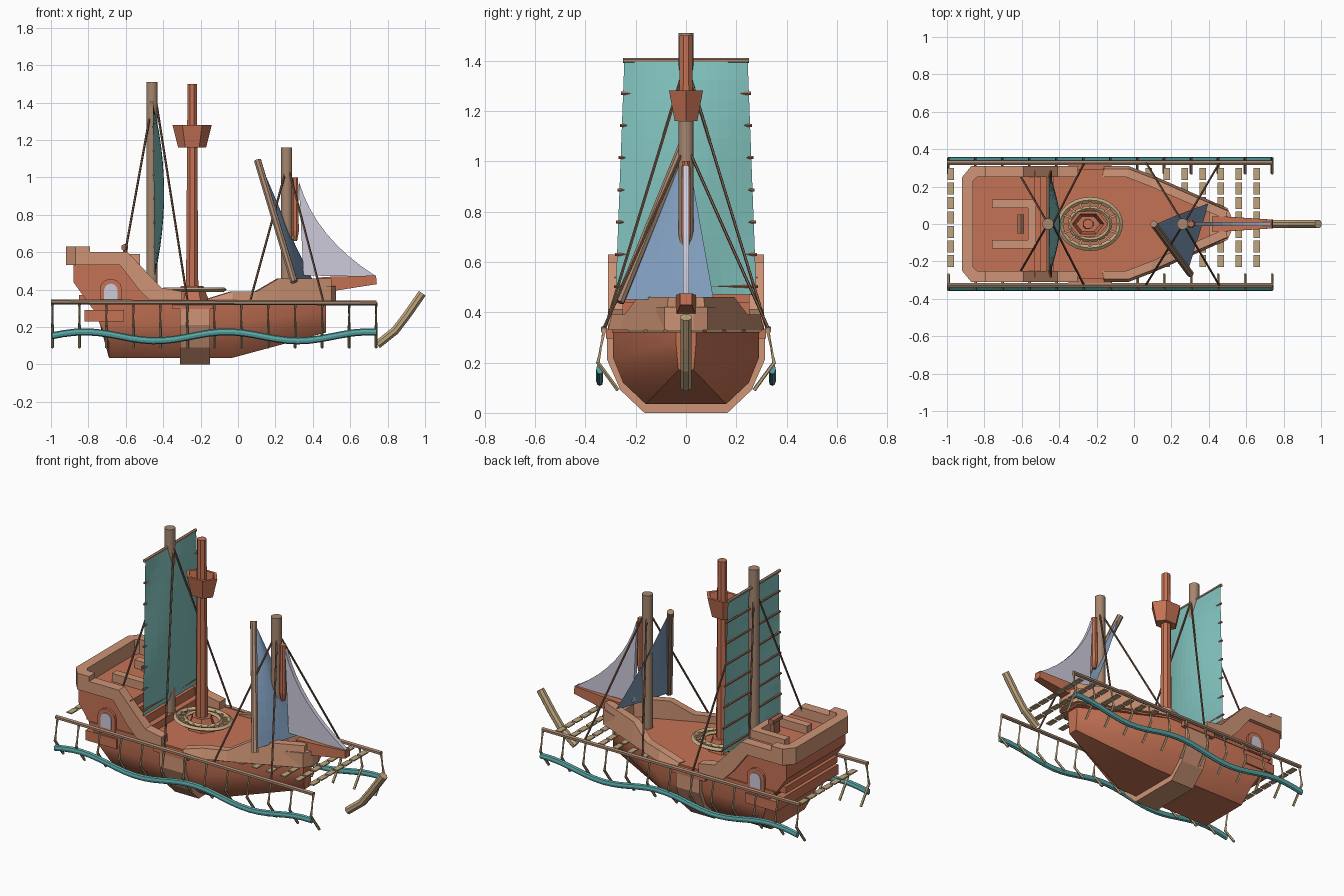
import bpy, bmesh, math
from mathutils import Vector

cube = bpy.data.objects.get("Cube")
if cube:
    bpy.data.objects.remove(cube)


def material(name, r, g, b):
    m = bpy.data.materials.new(name)
    m.use_nodes = True
    m.diffuse_color = (r, g, b, 1)
    m.node_tree.nodes["Principled BSDF"].inputs["Base Color"].default_value = (r, g, b, 1)
    return m


ORANGE = material("orange_wood", .56, .17, .09)
TAN = material("tan_trim", .62, .30, .18)
GREY = material("weathered_wood", .38, .24, .16)
BROWN = material("brown_spar", .38, .15, .09)
ROPE = material("dark_rope", .21, .11, .07)
STRAW = material("straw_wood", .52, .38, .21)
TEAL = material("teal_sail", .22, .54, .51)
WAVE = material("teal_float", .10, .38, .38)
BLUE = material("blue_sail", .21, .33, .50)
PALE = material("pale_cloth", .61, .60, .71)


def build(name, verts, faces, mat):
    bm = bmesh.new()
    vs = [bm.verts.new(v) for v in verts]
    for f in faces:
        bm.faces.new([vs[i] for i in f])
    bmesh.ops.remove_doubles(bm, verts=bm.verts, dist=1e-5)
    bmesh.ops.recalc_face_normals(bm, faces=bm.faces)
    me = bpy.data.meshes.new(name)
    bm.to_mesh(me)
    bm.free()
    me.materials.append(mat)
    ob = bpy.data.objects.new(name, me)
    bpy.context.collection.objects.link(ob)
    return ob


def loft(name, rings, mat, closed=False):
    n, k = len(rings[0]), len(rings)
    faces = []
    for i in range(k if closed else k - 1):
        j = (i + 1) % k
        faces += [(i*n + a, i*n + (a+1) % n, j*n + (a+1) % n, j*n + a) for a in range(n)]
    if not closed:
        faces += [tuple(range(n)), tuple(range((k-1)*n, k*n))]
    return build(name, [p for r in rings for p in r], faces, mat)


def prism(name, pts, axis, lo, hi, mat):
    def put(p, t):
        return {"x": (t, p[0], p[1]), "y": (p[0], t, p[1]), "z": (p[0], p[1], t)}[axis]
    return loft(name, [[put(p, t) for p in pts] for t in (lo, hi)], mat)


def box(name, x, y, z, mat):
    return prism(name, [(x[0], y[0]), (x[1], y[0]), (x[1], y[1]), (x[0], y[1])], "z", z[0], z[1], mat)


def tube(name, path, radii, n, mat):
    path = [Vector(p) for p in path]
    if not isinstance(radii, (list, tuple)):
        radii = [radii] * len(path)
    rings = []
    for i, p in enumerate(path):
        d = path[min(i+1, len(path)-1)] - path[max(i-1, 0)]
        q = d.to_track_quat("Z", "Y")
        rings.append([p + q @ Vector((radii[i]*math.cos(math.tau*(a+.5)/n),
                                      radii[i]*math.sin(math.tau*(a+.5)/n), 0)) for a in range(n)])
    return loft(name, rings, mat)


def sail(name, a, b, c, d, bulge, pull, mat, n=8):
    """Cloth between top edge a-b and bottom edge d-c; pull draws in edge b-c."""
    a, b, c, d, bulge, pull = map(Vector, (a, b, c, d, bulge, pull))
    verts = []
    for i in range(n + 1):
        v = i / n
        for j in range(n + 1):
            u = j / n
            w = 4*v*(1-v)
            verts.append(a.lerp(b, u).lerp(d.lerp(c, u), v)
                         + bulge*w*math.sin(math.pi*u) + pull*w*u)
    faces = []
    for i in range(n):
        for j in range(n):
            k = i*(n+1) + j
            f = (k, k+1, k+n+2, k+n+1)
            if i == 0 and a == b:
                f = (k, k+n+2, k+n+1)
            faces.append(f)
    return build(name, verts, faces, mat)


def mirror_y(pts):
    return pts + [(x, -y) for x, y in reversed(pts)]


# Hull: chined sections lofted from stern to bow
def section(xs, half):
    right = [(x, -y, z) for x, (y, z) in zip(xs, half)]
    left = [(x, y, z) for x, (y, z) in zip(xs, half)]
    return right[::-1] + left


mid = [(.16, .035), (.25, .12), (.29, .22), (.29, .335)]
bow = [(.03, .17), (.035, .22), (.04, .28), (.04, .335)]
hull = loft("hull", [section((-.69, -.69, -.74, -.79), mid), section([-.03]*4, mid),
                     section([.47]*4, bow)], ORANGE)
prism("main_deck", mirror_y([(-.8, .295), (-.03, .295), (.49, .07)]), "z", .32, .345, ORANGE)
prism("midship_rib", [(-.165, 0), (.165, 0), (.26, .09), (.313, .21), (.313, .31),
                      (-.313, .31), (-.313, .21), (-.26, .09)], "x", -.31, -.15, TAN)
box("rib_cap", (-.35, -.12), (-.318, .318), (.295, .335), ORANGE)

# Stern castle, stairs and transom ledges
prism("stern_castle", [(-.78, .3), (-.88, .44), (-.88, .54), (-.53, .54), (-.53, .3)],
      "y", -.285, .285, ORANGE)
for i in range(3):
    box("stern_step", (-.54, -.5 + .035*i), (-.26, .26), (.34, .49 - .05*i), ORANGE)
box("stern_ledge", (-.82, -.61), (-.3, .3), (.23, .29), ORANGE)
box("upper_stern_ledge", (-.85, -.74), (-.25, .25), (.33, .37), ORANGE)
prism("stern_rail", [(-.79, .31), (-.87, .31), (-.92, .25), (-.92, -.25), (-.87, -.31), (-.79, -.31),
                     (-.79, -.25), (-.84, -.25), (-.86, -.23), (-.86, .23), (-.84, .25), (-.79, .25)],
      "z", .53, .63, TAN)
arch = [(-.045, 0), (.045, 0)] + [(.045*math.cos(t*math.pi/6), .07 + .045*math.sin(t*math.pi/6))
                                  for t in range(7)]
for s in (-1, 1):
    # Sweeping stern bulwark and bow bulwark on each side
    prism("stern_bulwark", [(-.8, .53), (-.8, .6), (-.59, .6), (-.41, .41), (-.3, .39), (-.3, .33),
                            (-.46, .33), (-.53, .4), (-.63, .53)], "y", s*.25, s*.31, TAN)
    prism("stern_side_wall", [(-.6, .33), (-.6, .54), (-.43, .34)], "y", s*.26, s*.285, ORANGE)
    path = [(-.16, .31, .35), (-.03, .31, .39), (.1, .26, .39), (.22, .207, .46), (.5, .085, .46)]
    loft("bow_bulwark", [[(x, s*y, .33), (x, s*(y-.015), z), (x-.01, s*(y-.06), z), (x-.01, s*(y-.055), .33)]
                         for x, y, z in path], TAN)
    # Arched window
    prism("window_frame", [(-.68 + 1.3*x, .325 + 1.15*z) for x, z in arch], "y", s*.28, s*.3, ORANGE)
    prism("window_pane", [(-.68 + .8*x, .34 + .8*z) for x, z in arch], "y", s*.298, s*.304, PALE)
    box("cabin_rail", (-.76, -.54), (s*.085, s*.132), (.54, .59), TAN)
prism("bow_cap", mirror_y([(.4, .12), (.5, .085), (.525, .03)]), "z", .33, .42, TAN)
box("cabin_rail_end", (-.567, -.525), (-.132, .132), (.53, .59), TAN)
box("helm_post", (-.615, -.59), (-.03, .03), (.54, .62), BROWN)
tube("helm_wheel", [(-.605, -.05, .625), (-.605, .05, .625)], .02, 6, BROWN)
tube("bowsprit", [(.42, 0, .425), (.5, 0, .43), (.74, 0, .452)], [.055, .055, .033], 4, ORANGE)

# Masts
masts = [tube("aft_mast", [(-.46, 0, .34), (-.46, 0, 1.51)], .031, 12, GREY),
         tube("fore_mast", [(.26, 0, .34), (.26, 0, 1.16)], .031, 12, GREY)]
tube("main_mast", [(-.245, 0, .34), (-.245, 0, 1.5)], [.036, .027], 8, ORANGE)
tube("jib_spar", [(.305, 0, .66), (.305, 0, .71), (.305, 0, 1)], [.012, .022, .018], 8, ORANGE)
tube("fore_yard", [(.105, 0, 1.09), (.3, -.265, .44)], .02, 8, GREY)
tube("main_yard", [(-.46, -.25, 1.4), (-.46, .25, 1.4)], .01, 6, GREY)


def hexagon(rx, ry, z):
    return [(-.245 + rx*math.cos(i*math.pi/3), ry*math.sin(i*math.pi/3), z) for i in range(6)]


loft("crows_nest", [hexagon(.075, .052, 1.16), hexagon(.105, .078, 1.28),
                    hexagon(.085, .062, 1.28), hexagon(.065, .045, 1.19)], ORANGE)
loft("mast_base", [hexagon(.09, .08, .34), hexagon(.06, .055, .42)], ORANGE)

# Spoked deck ring around the main mast
for scale, w in ((1, .016), (.66, .013)):
    rings = []
    for i in range(28):
        t = math.tau*i/28
        rings.append([(-.235 + (.16*scale + dx)*math.cos(t), (.128*scale + dx)*math.sin(t), .4 + dz)
                      for dx, dz in ((w, 0), (0, .012), (-w, 0), (0, -.012))])
    loft("deck_ring", rings, STRAW, closed=True)
for i in range(16):
    c, s = math.cos(math.tau*i/16), math.sin(math.tau*i/16)
    tube("ring_spoke", [(-.235 + .1*c, .08*s, .4), (-.235 + .16*c, .128*s, .4)], .008, 4, STRAW)

# Sails
sail("main_sail", (-.455, -.245, 1.4), (-.455, .245, 1.4), (-.445, .28, .47), (-.445, -.28, .47),
     (.055, 0, 0), (0, 0, 0), TEAL, 12)
for i in range(7):
    z = 1.27 - .128*i
    y = .253 + .035*(1.4 - z)/.93
    x = -.455 + .01*(1.4 - z)/.93
    tube("sail_batten", [(x, -y, z), (x, y, z)], .0065, 5, BROWN)
sail("fore_sail", (.12, 0, 1.07), (.12, 0, 1.07), (.4, .11, .45), (.29, -.245, .45),
     (.02, 0, 0), (-.01, 0, 0), BLUE)
jib = sail("jib", (.325, 0, .98), (.325, 0, .98), (.74, 0, .47), (.35, 0, .475),
           (0, 0, .01), (-.06, 0, -.025), PALE)
thick = jib.modifiers.new("cloth_thickness", "SOLIDIFY")
thick.thickness = .024
thick.offset = 0

# Shrouds, outrigger rails, posts and floats
for s in (-1, 1):
    for top, foot in (((-.46, 0, 1.39), (-.61, s*.26, .56)), ((-.435, 0, 1.39), (-.27, s*.32, .34)),
                      ((.265, 0, 1.07), (.065, s*.325, .34)), ((.265, 0, 1.07), (.455, s*.325, .34))):
        tube("shroud", [top, foot], .006, 5, ROPE)
    tube("outrigger_rail", [(-1, s*.327, .334), (.74, s*.327, .328)], .013, 6, GREY)
    for i in range(13):
        x = -.992 + .1442*i
        tube("rail_post", [(x, s*.325, .33), (x, s*.35, .2), (x, s*.27, .09)], .008, 5, STRAW)
    rings = []
    for i in range(30):
        x = -.995 + 1.735*i/29
        z = .15 + .024*math.cos(math.tau*(x + .06)/.76)
        rings.append([(x, s*.343 + .014*math.cos(a*math.tau/8), z + .019*math.sin(a*math.tau/8))
                      for a in range(8)])
    loft("wave_float", rings, WAVE)

# Broken cross slats beyond the hull
for i in range(18):
    x = -.98 + .0962*i
    if -.9 < x < .05:
        continue
    for j in range(7):
        y = .268 - .0777*j
        box("cross_slat", (x - .017, x + .017), (y - .032, y + .032), (.322, .329), STRAW)

# Curved prow tusk
tube("prow_tusk", [(.745, 0, .105), (.84, 0, .18), (.905, 0, .265), (.985, 0, .38)], .024, 8, STRAW)

# Smooth the rounded parts, keeping edges sharp
bpy.ops.object.select_all(action="DESELECT")
for ob in [hull] + masts:
    ob.select_set(True)
bpy.context.view_layer.objects.active = hull
bpy.ops.object.shade_smooth_by_angle(angle=math.radians(32))
